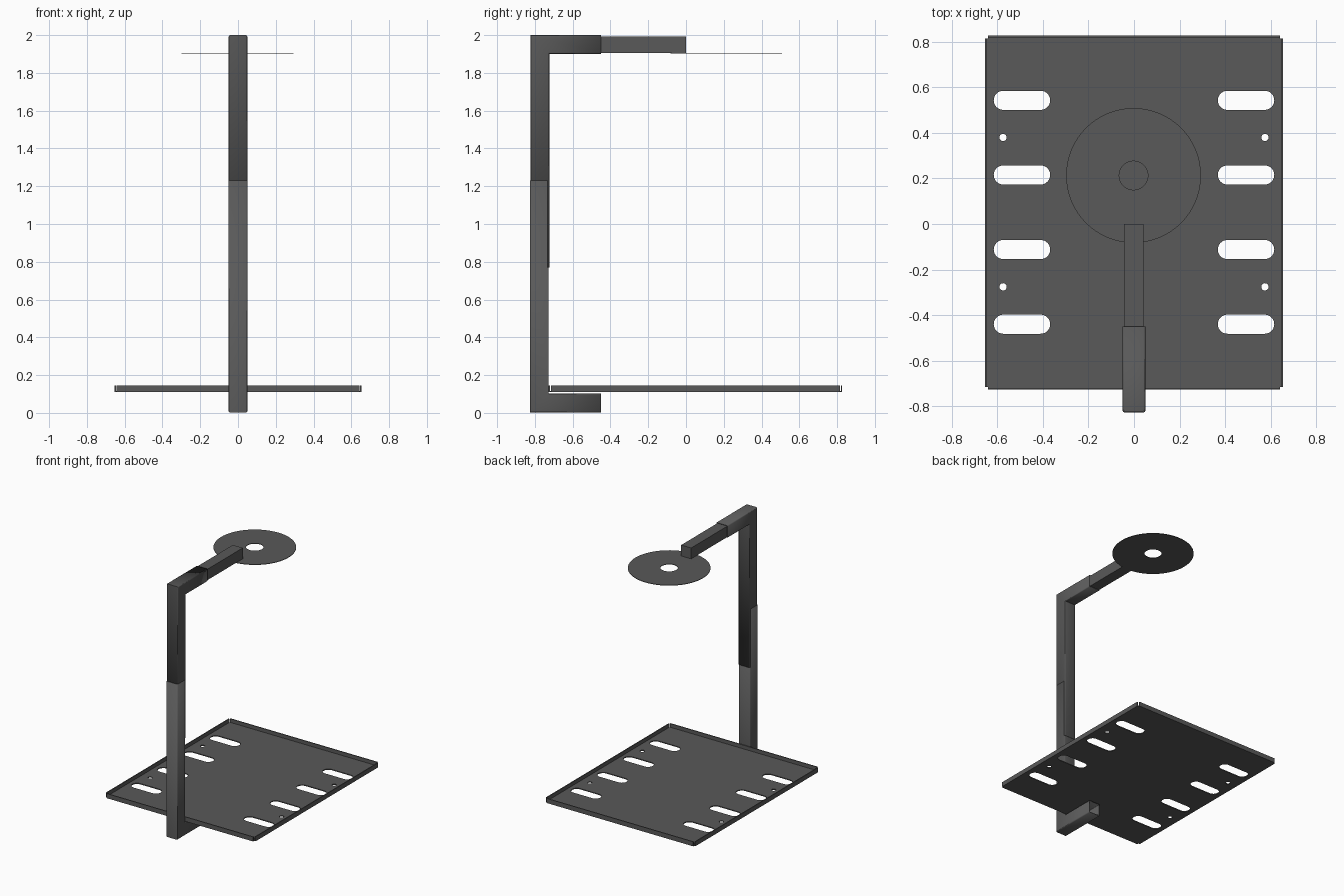
import bpy, bmesh
from math import cos, sin, pi
from mathutils import Vector

default = bpy.data.objects.get("Cube")
if default:
    bpy.data.objects.remove(default)

GREY = (0.1, 0.1, 0.1, 1)
metal = bpy.data.materials.new("dark grey metal")
metal.use_nodes = True
metal.diffuse_color = GREY
metal.node_tree.nodes["Principled BSDF"].inputs["Base Color"].default_value = GREY


def finish(name, bm):
    bmesh.ops.recalc_face_normals(bm, faces=bm.faces)
    mesh = bpy.data.meshes.new(name)
    bm.to_mesh(mesh)
    bm.free()
    mesh.materials.append(metal)
    obj = bpy.data.objects.new(name, mesh)
    bpy.context.collection.objects.link(obj)
    return obj


def add_box(bm, low, high):
    low, high = Vector(low), Vector(high)
    verts = bmesh.ops.create_cube(bm, size=1)["verts"]
    for v in verts:
        v.co = (low + high) / 2 + v.co * (high - low)


def add_stadium(bm, x, y, radius, half_straight, z0, z1, steps=16):
    """Upright prism with a rounded slot outline; a plain disc if half_straight is 0."""
    points = []
    for side in (1, -1):
        for i in range(steps + (1 if half_straight else 0)):
            a = -pi / 2 + pi * i / steps
            points.append((x + side * (half_straight + radius * cos(a)),
                           y + side * radius * sin(a), z0))
    face = bm.faces.new([bm.verts.new(p) for p in points])
    top = bmesh.ops.extrude_face_region(bm, geom=[face])["geom"]
    for v in top:
        if isinstance(v, bmesh.types.BMVert):
            v.co.z = z1


def cut(obj, cutter):
    cutter.hide_render = True
    mod = obj.modifiers.new("cut", 'BOOLEAN')
    mod.operation, mod.solver, mod.object = 'DIFFERENCE', 'EXACT', cutter
    graph = bpy.context.evaluated_depsgraph_get()
    mesh = bpy.data.meshes.new_from_object(obj.evaluated_get(graph))
    obj.modifiers.clear()
    obj.data = mesh
    bpy.data.objects.remove(cutter)


def elbow_tube(name, y, z_corner, z_end, y_end, half):
    """Open square tube with rounded edges and one mitred corner."""
    r, section = 0.008, []
    for k in range(4):
        corner = pi / 4 + k * pi / 2
        cx, cv = [(half - r) * (1 if f(corner) > 0 else -1) for f in (cos, sin)]
        for i in range(4):
            a = k * pi / 2 + i * pi / 6
            section.append((cx + r * cos(a), cv + r * sin(a)))
    turn = 1 if z_end > z_corner else -1
    bm = bmesh.new()
    rings = [
        [bm.verts.new((u, y + v, z_end)) for u, v in section],
        [bm.verts.new((u, y + v, z_corner + turn * v)) for u, v in section],
        [bm.verts.new((u, y_end, z_corner + turn * v)) for u, v in section],
    ]
    n = len(section)
    for a, b in zip(rings, rings[1:]):
        for i in range(n):
            j = (i + 1) % n
            bm.faces.new((a[i], a[j], b[j], b[i]))
    obj = finish(name, bm)
    wall = obj.modifiers.new("wall", 'SOLIDIFY')
    wall.thickness, wall.offset = 0.006, -1
    return obj


# Stand: two overlapping square elbows and a slimmer sliding arm
lower = elbow_tube("lower_stand", -0.777, 0.052, 1.23, -0.45, 0.05)
upper = elbow_tube("upper_stand", -0.773, 1.95, 0.77, -0.45, 0.0495)
bm = bmesh.new()
add_box(bm, (-0.045, -0.68, 1.906), (0.042, 0, 1.992))
finish("sliding_arm", bm)

# Thin ring plate under the arm tip
bm = bmesh.new()
add_stadium(bm, -0.002, 0.213, 0.296, 0, 1.902, 1.906, 32)
ring = finish("ring_plate", bm)
bm = bmesh.new()
add_stadium(bm, -0.002, 0.213, 0.063, 0, 1.85, 1.95, 24)
cut(ring, finish("ring_cutter", bm))

# Tray floor with slots, screw holes and notched corners
X, Y0, Y1, Z0, Z1, T = 0.654, -0.727, 0.827, 0.11, 0.146, 0.007
GAP = 0.012
bm = bmesh.new()
add_box(bm, (-X, Y0, Z0), (X, Y1, Z0 + T))
floor = finish("tray_floor", bm)
bm = bmesh.new()
for side in (-1, 1):
    for row in range(4):
        add_stadium(bm, side * 0.492, -0.44 + row * 0.3277, 0.042, 0.082, 0, 0.3)
    for y in (-0.276, 0.38):
        add_stadium(bm, side * 0.575, y, 0.016, 0, 0, 0.3, 10)
    for y in (Y0, Y1):
        add_box(bm, (side * X - GAP, y - GAP, 0), (side * X + GAP, y + GAP, 0.3))
cut(floor, finish("tray_cutter", bm))

# Upturned tray rim, open at the corners
bm = bmesh.new()
for x in (-X, X - T):
    add_box(bm, (x, Y0 + GAP, Z0), (x + T, Y1 - GAP, Z1))
for y in (Y0, Y1 - T):
    add_box(bm, (GAP - X, y, Z0), (X - GAP, y + T, Z1))
finish("tray_rim", bm)

# Smooth the rounded tube edges
bpy.ops.object.select_all(action='DESELECT')
for obj in (lower, upper):
    obj.select_set(True)
bpy.context.view_layer.objects.active = lower
bpy.ops.object.shade_smooth_by_angle(angle=0.6)
